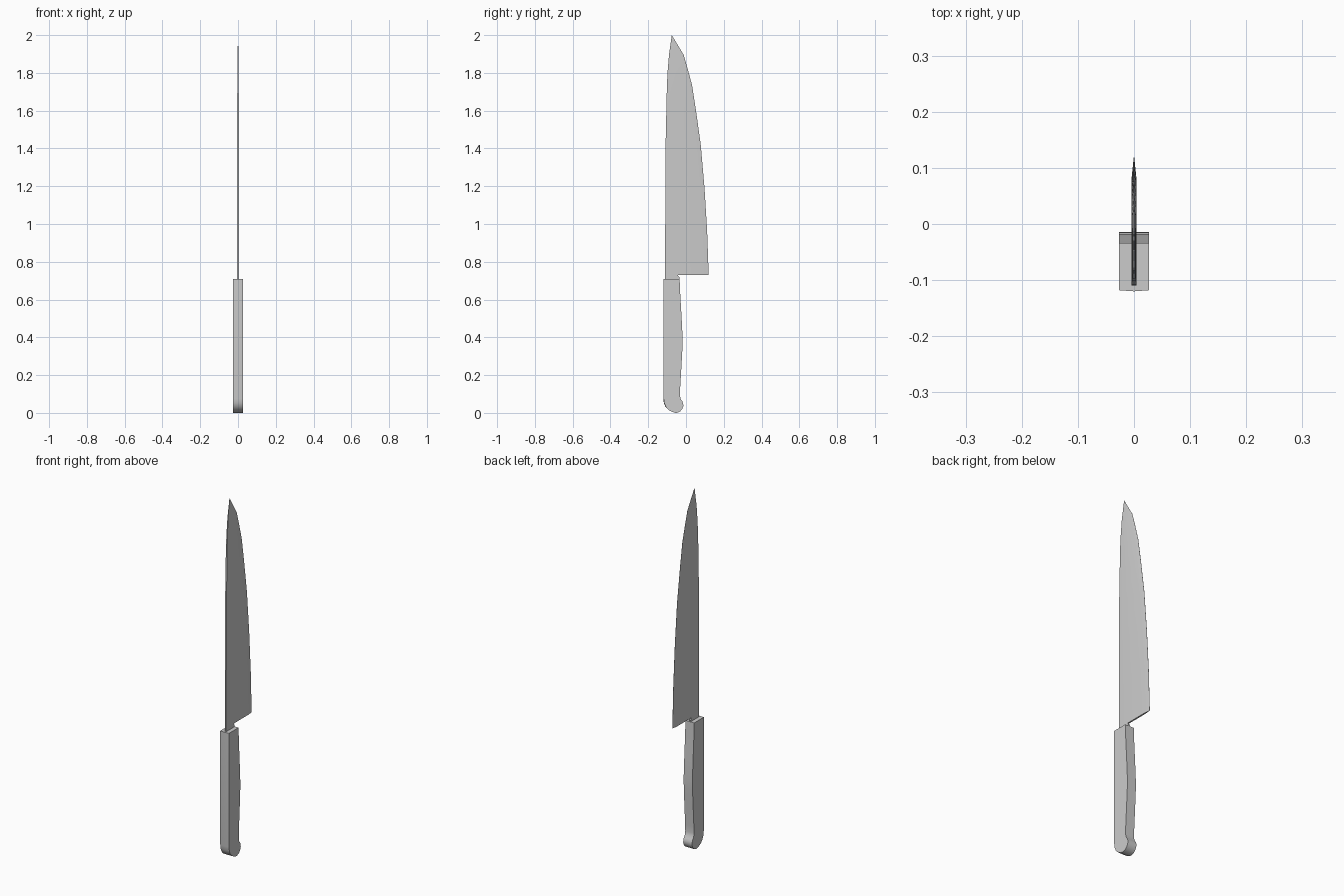
import bpy, bmesh, math

if "Cube" in bpy.data.objects:
    bpy.data.objects.remove(bpy.data.objects["Cube"])


def finish(bm, name):
    """Turn a bmesh into a smooth-shaded object with sharp edges kept."""
    bmesh.ops.recalc_face_normals(bm, faces=bm.faces[:])
    mesh = bpy.data.meshes.new(name)
    bm.to_mesh(mesh)
    bm.free()
    obj = bpy.data.objects.new(name, mesh)
    bpy.context.collection.objects.link(obj)
    bpy.ops.object.select_all(action='DESELECT')
    obj.select_set(True)
    bpy.context.view_layer.objects.active = obj
    bpy.ops.object.shade_smooth_by_angle(angle=math.radians(30))
    return obj


def loft(bm, rings):
    """Bridge closed rings of points and cap both ends."""
    loops = [[bm.verts.new(p) for p in ring] for ring in rings]
    n = len(loops[0])
    for a, b in zip(loops, loops[1:]):
        for i in range(n):
            j = (i + 1) % n
            bm.faces.new((a[i], a[j], b[j], b[i]))
    bm.faces.new(loops[0][::-1])
    bm.faces.new(loops[-1])
    return loops


# Blade: rows of (z, spine y, edge y), ground to a thin cutting edge
T = 0.0042
rows = [(0.73, -0.110, 0.120), (0.96, -0.110, 0.112), (1.19, -0.109, 0.098),
        (1.42, -0.108, 0.078), (1.60, -0.104, 0.053), (1.735, -0.101, 0.032),
        (1.81, -0.097, 0.012), (1.895, -0.090, -0.012)]
bm = bmesh.new()
rings = []
for z, spine, edge in rows:
    t = T if z < 1.7 else T * (2.15 - z) / 0.45
    bevel = edge - 0.16 * (edge - spine)
    rings.append([(-t, spine, z), (t, spine, z), (t, bevel, z),
                  (0.0003, edge, z), (-0.0003, edge, z), (-t, bevel, z)])
loops = loft(bm, rings)
# pull the last row together into the point
cap = [f for f in bm.faces if set(f.verts) == set(loops[-1])]
bmesh.ops.delete(bm, geom=cap, context='FACES_ONLY')
tip = bm.verts.new((0, -0.075, 2.0))
last = loops[-1]
for i in range(len(last)):
    bm.faces.new((last[i], last[(i + 1) % len(last)], tip))
finish(bm, "blade")

# Neck joining the blade to the handle
neck = [(-0.110, 0.69), (-0.035, 0.69), (-0.035, 0.72), (-0.042, 0.725),
        (-0.042, 0.731), (-0.110, 0.731)]
bm = bmesh.new()
loft(bm, [[(x, y, z) for y, z in neck] for x in (-T, T)])
finish(bm, "blade_neck")

# Handle: side profile extruded across x, with a slightly crowned back
profile = [(-0.118, 0.71), (-0.034, 0.71), (-0.030, 0.62), (-0.023, 0.50),
           (-0.018, 0.40), (-0.019, 0.34), (-0.024, 0.25), (-0.031, 0.13),
           (-0.032, 0.095), (-0.029, 0.075), (-0.020, 0.062), (-0.015, 0.050),
           (-0.014, 0.036), (-0.020, 0.020), (-0.031, 0.008), (-0.045, 0.001),
           (-0.056, 0.0), (-0.075, 0.006), (-0.094, 0.017), (-0.107, 0.033),
           (-0.115, 0.052), (-0.118, 0.075)]
bm = bmesh.new()
loft(bm, [[(x, y - (crown if y < -0.1 else 0), z) for y, z in profile]
          for x, crown in ((-0.027, 0), (0, 0.002), (0.027, 0))])
finish(bm, "handle")
